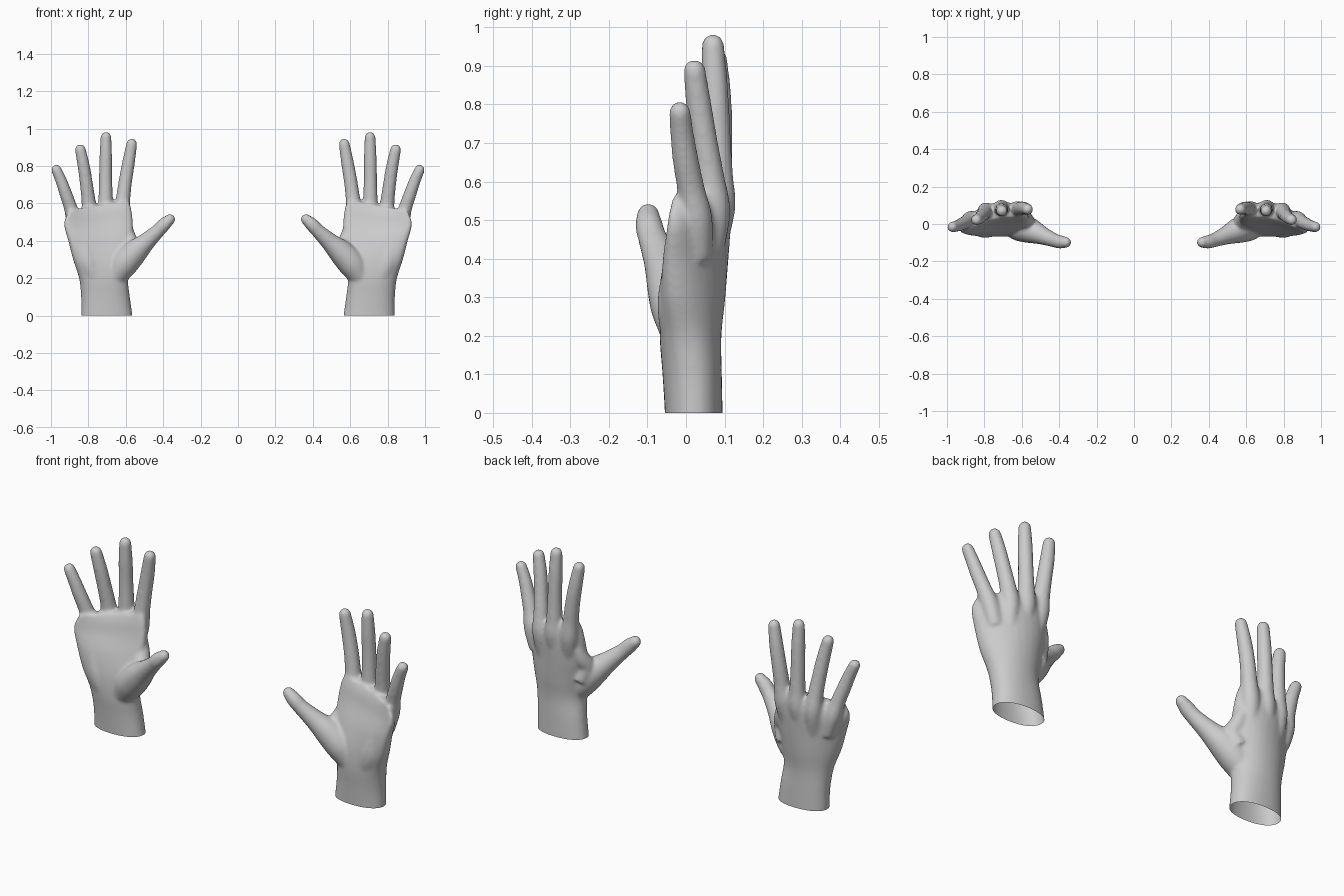
import bpy, bmesh, math
from mathutils import Vector

if "Cube" in bpy.data.objects:
    bpy.data.objects.remove(bpy.data.objects["Cube"])

SEG = 32
skin = bpy.data.materials.new("light grey skin")
skin.diffuse_color = (0.6, 0.6, 0.6, 1)
skin.use_nodes = True
skin.node_tree.nodes["Principled BSDF"].inputs["Base Color"].default_value = skin.diffuse_color
bm = bmesh.new()


def loft(rings):
    """Closed skin through a list of equal-length point rings."""
    vr = [[bm.verts.new(p) for p in r] for r in rings]
    for a, b in zip(vr, vr[1:]):
        for i in range(SEG):
            j = (i + 1) % SEG
            bm.faces.new((a[i], a[j], b[j], b[i]))
    bm.faces.new(vr[0][::-1])
    bm.faces.new(vr[-1])


def resample(rows, n):
    """Catmull-Rom interpolation through rows of numbers."""
    out = []
    for i in range(len(rows) - 1):
        p0, p1, p2, p3 = (rows[max(0, min(len(rows) - 1, i + k))] for k in (-1, 0, 1, 2))
        for s in range(n):
            t = s / n
            out.append([b + 0.5 * t * (c - a + t * (2*a - 5*b + 4*c - d + t * (3*(b - c) + d - a)))
                        for a, b, c, d in zip(p0, p1, p2, p3)])
    return out + [list(rows[-1])]


def digit(rows):
    """Round-tipped tube; rows are x, y, z, radius."""
    rows = resample(rows, 6)
    pts = [Vector(r[:3]) for r in rows]
    rad = [r[3] for r in rows]
    tip, end_r = pts[-1].copy(), rad[-1]
    axis = (pts[-1] - pts[-2]).normalized()
    for k in range(1, 7):
        a = k * math.pi / 2 / 6.3
        pts.append(tip + axis * end_r * math.sin(a))
        rad.append(end_r * math.cos(a))
    rings = []
    for i, p in enumerate(pts):
        d = (pts[min(i + 1, len(pts) - 1)] - pts[max(i - 1, 0)]).normalized()
        u = Vector((0, 1, 0)).cross(d).normalized()
        v = d.cross(u)
        rings.append([p + rad[i] * (u * math.cos(2*math.pi*k/SEG) + v * math.sin(2*math.pi*k/SEG))
                      for k in range(SEG)])
    loft(rings)


# Palm and wrist: z, x min, x max, centre y, half thickness, tilt, arch, top slope
palm = [
    (-0.05, 0.560, 0.838, 0.020, 0.075, 0.00, 0.00, 0.00),
    (0.00, 0.564, 0.838, 0.020, 0.075, 0.00, 0.00, 0.00),
    (0.10, 0.578, 0.839, 0.016, 0.077, 0.00, 0.00, 0.00),
    (0.20, 0.588, 0.850, 0.012, 0.080, 0.00, 0.01, 0.00),
    (0.30, 0.572, 0.882, 0.020, 0.082, 0.01, 0.03, 0.00),
    (0.40, 0.562, 0.908, 0.034, 0.074, 0.025, 0.04, 0.00),
    (0.49, 0.562, 0.930, 0.052, 0.060, 0.035, 0.05, 0.01),
    (0.55, 0.572, 0.925, 0.058, 0.050, 0.04, 0.05, 0.03),
    (0.59, 0.590, 0.905, 0.060, 0.034, 0.04, 0.05, 0.03),
]
rings = []
for z, x0, x1, yc, h, tilt, arch, slope in resample(palm, 6):
    ring = []
    for k in range(SEG):
        a = 2 * math.pi * k / SEG
        u = math.copysign(abs(math.cos(a)) ** 0.9, math.cos(a))
        v = math.copysign(abs(math.sin(a)) ** 0.9, math.sin(a))
        ring.append(Vector(((x0 + x1)/2 + u*(x1 - x0)/2, yc + h*v - tilt*u - arch*u*u, z - slope*u)))
    rings.append(ring)
loft(rings)

# Index, middle, ring and little fingers, from inside the palm to the tip
digit([(0.640, 0.055, 0.42, 0.040), (0.625, 0.076, 0.53, 0.045), (0.615, 0.080, 0.62, 0.039),
       (0.602, 0.084, 0.72, 0.036), (0.585, 0.084, 0.82, 0.034), (0.568, 0.078, 0.918, 0.029)])
digit([(0.715, 0.060, 0.42, 0.040), (0.710, 0.083, 0.53, 0.045), (0.708, 0.083, 0.62, 0.039),
       (0.708, 0.080, 0.74, 0.035), (0.707, 0.075, 0.85, 0.034), (0.706, 0.070, 0.954, 0.029)])
digit([(0.785, 0.055, 0.41, 0.040), (0.792, 0.071, 0.52, 0.044), (0.799, 0.062, 0.61, 0.038),
       (0.810, 0.048, 0.70, 0.035), (0.825, 0.033, 0.80, 0.033), (0.843, 0.022, 0.888, 0.029)])
digit([(0.845, 0.030, 0.40, 0.038), (0.874, 0.027, 0.50, 0.042), (0.896, 0.013, 0.58, 0.036),
       (0.920, 0.000, 0.65, 0.034), (0.945, -0.010, 0.72, 0.031), (0.971, -0.016, 0.780, 0.028)])

# Thumb, its fleshy base, and the web towards the index finger
digit([(0.665, -0.005, 0.19, 0.055), (0.615, -0.016, 0.27, 0.074), (0.555, -0.035, 0.335, 0.068),
       (0.490, -0.062, 0.395, 0.049), (0.430, -0.086, 0.451, 0.038), (0.395, -0.096, 0.487, 0.036),
       (0.364, -0.098, 0.515, 0.029)])
digit([(0.60, 0.03, 0.30, 0.045), (0.575, 0.01, 0.37, 0.045), (0.585, 0.035, 0.42, 0.040),
       (0.60, 0.05, 0.47, 0.035)])
# Heel of the palm below the little finger
digit([(0.76, -0.005, 0.20, 0.060), (0.80, -0.012, 0.29, 0.062), (0.83, 0.0, 0.40, 0.055)])

bmesh.ops.recalc_face_normals(bm, faces=bm.faces)
raw = bpy.data.meshes.new("hand_parts")
bm.to_mesh(raw)
bm.free()

# Fuse all parts into one smooth skin
hand = bpy.data.objects.new("right_hand", raw)
bpy.context.collection.objects.link(hand)
fuse = hand.modifiers.new("fuse", 'REMESH')
fuse.mode = 'VOXEL'
fuse.voxel_size = 0.007
relax = hand.modifiers.new("relax", 'SMOOTH')
relax.factor = 0.5
relax.iterations = 14
dg = bpy.context.evaluated_depsgraph_get()
mesh = bpy.data.meshes.new_from_object(hand.evaluated_get(dg))
hand.modifiers.clear()

# Open wrist, trimmed flat at the ground
bm = bmesh.new()
bm.from_mesh(mesh)
bmesh.ops.bisect_plane(bm, geom=bm.verts[:] + bm.edges[:] + bm.faces[:],
                       plane_co=(0, 0, 0), plane_no=(0, 0, 1), clear_inner=True)
for f in bm.faces:
    f.smooth = True
bm.to_mesh(mesh)
mesh.materials.clear()
mesh.materials.append(skin)
hand.data = mesh

# Mirrored left hand
for v in bm.verts:
    v.co.x = -v.co.x
bmesh.ops.reverse_faces(bm, faces=bm.faces)
left = bpy.data.meshes.new("left_hand")
bm.to_mesh(left)
bm.free()
left.materials.append(skin)
bpy.context.collection.objects.link(bpy.data.objects.new("left_hand", left))
bpy.data.meshes.remove(raw)
